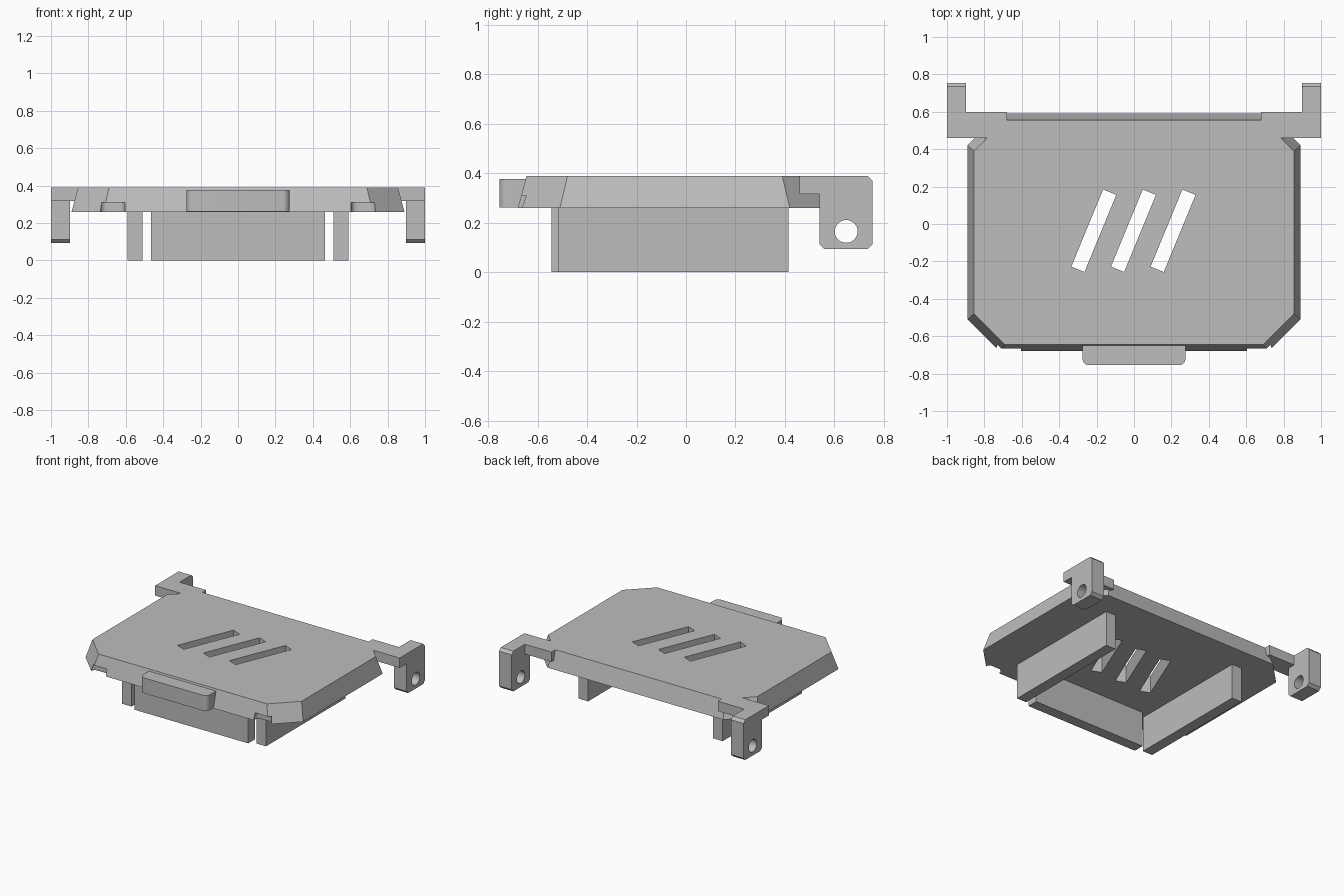
import bpy, bmesh, math
from mathutils import Matrix, Vector

cube = bpy.data.objects.get("Cube")
if cube:
    bpy.data.objects.remove(cube, do_unlink=True)

grey = bpy.data.materials.new("plain grey")
grey.use_nodes = True
colour = (0.51, 0.51, 0.51, 1)
grey.diffuse_color = colour
grey.node_tree.nodes["Principled BSDF"].inputs["Base Color"].default_value = colour


def loft(name, lower, upper):
    """Solid between two matching loops of points."""
    bm = bmesh.new()
    a = [bm.verts.new(p) for p in lower]
    b = [bm.verts.new(p) for p in upper]
    bm.faces.new(a[::-1])
    bm.faces.new(b)
    for i in range(len(a)):
        j = (i + 1) % len(a)
        bm.faces.new((a[i], a[j], b[j], b[i]))
    bmesh.ops.recalc_face_normals(bm, faces=bm.faces)
    mesh = bpy.data.meshes.new(name)
    bm.to_mesh(mesh)
    bm.free()
    mesh.materials.append(grey)
    obj = bpy.data.objects.new(name, mesh)
    bpy.context.collection.objects.link(obj)
    return obj


def block(name, x0, x1, y0, y1, z0, z1):
    ring = [(x0, y0), (x1, y0), (x1, y1), (x0, y1)]
    return loft(name, [(x, y, z0) for x, y in ring], [(x, y, z1) for x, y in ring])


def rounded(name, x0, x1, y0, y1, z0, z1, r, steps=6):
    """Upright block with rounded vertical edges."""
    ring = []
    corners = [(x1 - r, y1 - r), (x0 + r, y1 - r), (x0 + r, y0 + r), (x1 - r, y0 + r)]
    for k, (cx, cy) in enumerate(corners):
        for i in range(steps + 1):
            t = math.pi / 2 * (k + i / steps)
            ring.append((cx + r * math.cos(t), cy + r * math.sin(t)))
    return loft(name, [(x, y, z0) for x, y in ring], [(x, y, z1) for x, y in ring])


def smooth(obj):
    bpy.ops.object.select_all(action='DESELECT')
    obj.select_set(True)
    bpy.context.view_layer.objects.active = obj
    bpy.ops.object.shade_smooth_by_angle(angle=math.radians(30))


def cut(obj, cutter):
    mod = obj.modifiers.new("cut", 'BOOLEAN')
    mod.operation = 'DIFFERENCE'
    mod.solver = 'EXACT'
    mod.object = cutter
    bpy.ops.object.select_all(action='DESELECT')
    obj.select_set(True)
    bpy.context.view_layer.objects.active = obj
    bpy.ops.object.modifier_apply(modifier=mod.name)
    bpy.data.objects.remove(cutter, do_unlink=True)


def octagon(hx, y0, y1, c, z):
    """Rectangle with clipped corners."""
    return [(hx, y0 + c, z), (hx, y1 - c, z), (hx - c, y1, z), (c - hx, y1, z),
            (-hx, y1 - c, z), (-hx, y0 + c, z), (c - hx, y0, z), (hx - c, y0, z)]


BASE, TOP = 0.26, 0.39

# Cover plate with sloped edges
plate = loft("cover_plate", octagon(0.89, -0.68, 0.59, 0.17, BASE),
             octagon(0.855, -0.645, 0.555, 0.166, TOP))

# Slanted vent slots
for i in (-1, 0, 1):
    slot = block("slot_cutter", -0.038, 0.038, -0.223, 0.223, 0.1, 0.6)
    slot.data.transform(Matrix.Translation((0.212 * i - 0.003, -0.036, 0))
                        @ Matrix.Rotation(math.radians(-22.4), 4, 'Z'))
    cut(plate, slot)

# Finger notches under the front edge
for s in (-1, 1):
    xa, xb = sorted((s * 0.605, s * 0.735))
    cut(plate, rounded("notch_cutter", xa, xb, -0.82, -0.635, 0.2, 0.31, 0.03))

# Front grip tab
tab = rounded("grip_tab", -0.275, 0.275, -0.755, -0.6, 0.262, 0.376, 0.035)
smooth(tab)

# Walls hanging below the plate
block("front_wall", -0.465, 0.465, -0.545, -0.465, 0, BASE)
for side, s in (("left", 1), ("right", -1)):
    xa, xb = sorted((s * 0.51, s * 0.59))
    block(side + "_wall", xa, xb, -0.515, 0.415, 0, BASE)

    # Hinge arm reaching out from the back corner
    xa, xb = sorted((s * 0.68, s * 1.0))
    block(side + "_hinge_arm", xa, xb, 0.46, 0.6, 0.317, TOP)

    # Hinge leg with clipped corners and a pin hole
    xa, xb = sorted((s * 0.897, s * 1.0))
    c = 0.02
    ring = [(0.54, TOP), (0.54, 0.093 + c), (0.54 + c, 0.093), (0.755 - c, 0.093),
            (0.755, 0.093 + c), (0.755, TOP - c), (0.755 - c, TOP)]
    leg = loft(side + "_hinge_leg", [(xa, y, z) for y, z in ring],
               [(xb, y, z) for y, z in ring])
    circle = [(0.648 + 0.046 * math.cos(t), 0.165 + 0.046 * math.sin(t))
              for t in (math.tau * k / 32 for k in range(32))]
    cut(leg, loft("pin_cutter", [(xa - 0.1, y, z) for y, z in circle],
                  [(xb + 0.1, y, z) for y, z in circle]))
    smooth(leg)
